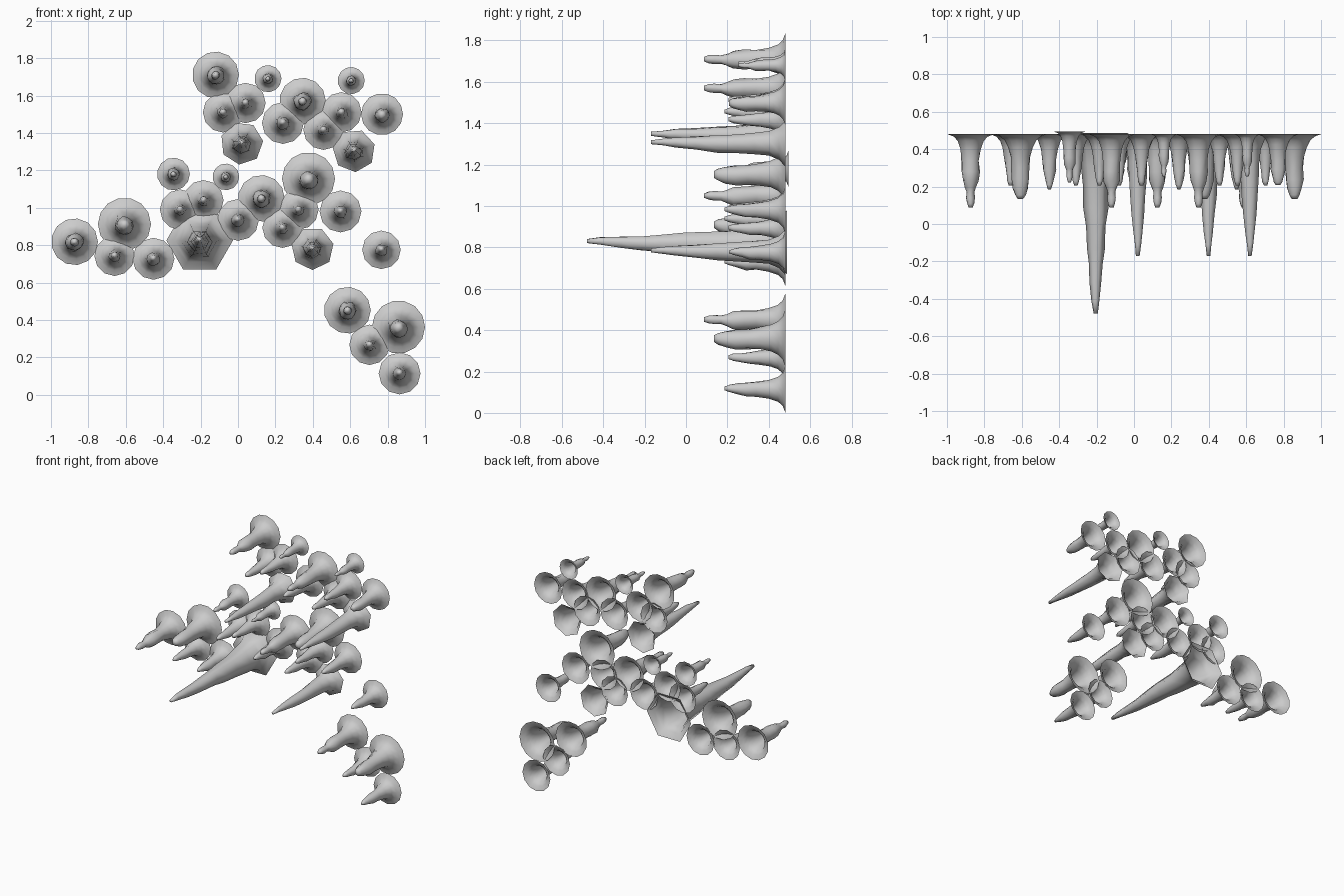
import bpy, bmesh, math, random

# Profiles: (depth from the back plane, radius, vertical wobble)
KNOBBED = [(0, .125, 0), (.013, .092, 0), (.035, .071, 0), (.08, .055, 0), (.14, .047, 0),
           (.2, .047, -.002), (.25, .043, -.004), (.285, .029, -.004), (.31, .021, -.002),
           (.34, .023, -.002), (.37, .019, 0), (.392, .011, 0)]
BLUNT = [(0, .142, 0), (.012, .108, 0), (.035, .083, 0), (.07, .066, 0), (.12, .054, -.002),
         (.18, .048, -.006), (.24, .047, -.008), (.29, .039, -.007), (.325, .028, -.004),
         (.345, .016, -.002)]
POINTED = [(0, .108, 0), (.013, .076, 0), (.035, .056, 0), (.07, .043, 0), (.12, .034, 0),
           (.17, .029, -.002), (.215, .022, 0), (.25, .018, .002), (.275, .009, .003)]
WAVY = [(0, .112, 0), (.013, .08, 0), (.035, .06, 0), (.08, .045, 0), (.14, .036, 0),
        (.19, .034, -.002), (.23, .026, .002), (.27, .017, .004), (.295, .008, .004)]
LONG = [(0, .115, 0), (.03, .082, 0), (.08, .061, 0), (.15, .053, 0), (.23, .05, -.004),
        (.33, .042, -.003), (.43, .034, 0), (.53, .025, .003), (.59, .017, .004), (.65, .01, .004)]
GIANT = [(0, .178, 0), (.03, .132, 0), (.08, .103, 0), (.17, .085, -.005), (.29, .073, -.01),
         (.4, .065, -.008), (.5, .056, -.006), (.62, .046, -.007), (.7, .039, -.004),
         (.8, .031, 0), (.9, .021, .005), (.965, .011, .006)]

random.seed(4)


def icicle(name, x, z, profile, sides=12, scale=1.0, back=.48, turn=0):
    """Open-backed flared bell that narrows to a lumpy spike towards -y."""
    bm = bmesh.new()
    rings = []
    for d, r, w in profile:
        ring = []
        lump = .09 if d > .1 else 0
        for i in range(sides):
            a = 2 * math.pi * i / sides + turn
            q = r * scale * (1 + random.uniform(-lump, lump))
            ring.append(bm.verts.new((x + q * math.cos(a), back - d * scale,
                                      z + w * scale + q * math.sin(a))))
        rings.append(ring)
    for a, b in zip(rings, rings[1:]):
        for i in range(sides):
            j = (i + 1) % sides
            bm.faces.new((a[i], a[j], b[j], b[i]))
    bm.faces.new(rings[-1])
    bmesh.ops.recalc_face_normals(bm, faces=bm.faces)
    me = bpy.data.meshes.new(name)
    bm.to_mesh(me)
    bm.free()
    for p in me.polygons:
        p.use_smooth = True
    # make sure the outside of the shell faces outwards
    p = me.polygons[0]
    if (p.center.x - x) * p.normal.x + (p.center.z - z) * p.normal.z < 0:
        me.flip_normals()
    bpy.context.collection.objects.link(bpy.data.objects.new(name, me))


# Full-size and shrunken knobbed icicles
for x, z, s in [(-.12, 1.71, 1), (.345, 1.57, 1), (.125, 1.05, 1), (-.874, .818, 1),
                (.585, .452, 1), (.16, 1.69, .58), (.605, 1.68, .58), (-.065, 1.165, .57)]:
    icicle("knobbed_icicle", x, z, KNOBBED, 13, s)
icicle("raised_knobbed_icicle", -.345, 1.18, KNOBBED, 13, .7, .495)

# Wide blunt icicles
for x, z, s in [(.377, 1.155, 1), (-.607, .912, 1), (.858, .362, 1), (.77, 1.5, .79)]:
    icicle("blunt_icicle", x, z, BLUNT, 14, s)

# Small pointed icicles
for x, z in [(-.08, 1.51), (.04, 1.56), (.553, 1.51), (.457, 1.417), (-.31, .99),
             (-.185, 1.04), (.323, .99), (.238, .893), (-.66, .743), (.703, .267)]:
    icicle("pointed_icicle", x, z, POINTED, 12)

# Medium wavy icicles
for x, z, s in [(.24, 1.453, 1), (0, .935, 1), (.548, .98, 1), (-.452, .727, 1),
                (.767, .775, .92), (.864, .114, 1)]:
    icicle("wavy_icicle", x, z, WAVY, 12, s)

# Long spikes with angular bases
for x, z, t in [(.02, 1.345, .1), (.62, 1.305, .3), (.398, .782, -math.pi / 2)]:
    icicle("long_icicle", x, z, LONG, 7, turn=t)

# Largest central spike
icicle("giant_icicle", -.205, .825, GIANT, 6, back=.487)
